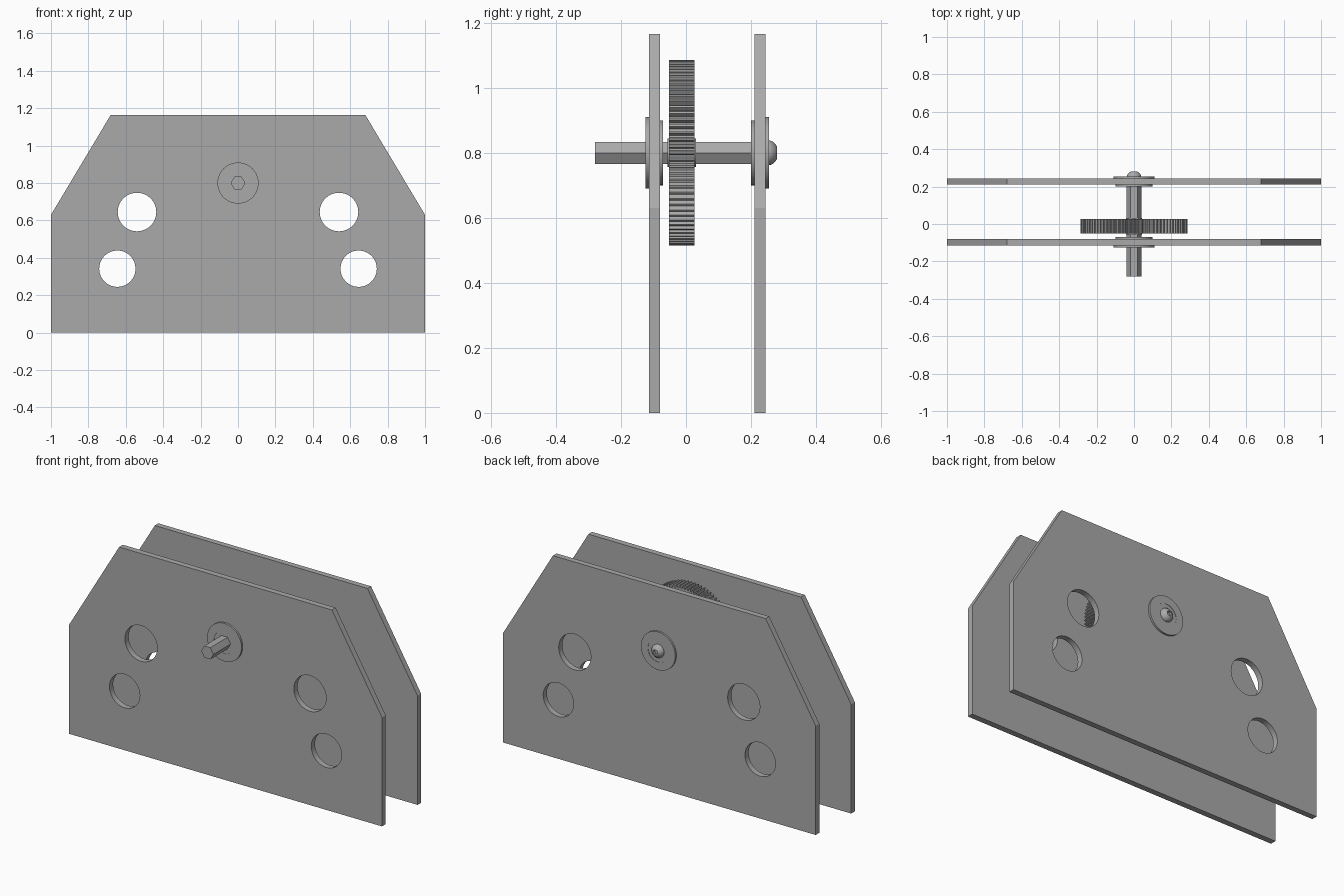
import bpy
import bmesh
from math import sin, cos, pi, radians

cube = bpy.data.objects.get("Cube")
if cube:
    bpy.data.objects.remove(cube, do_unlink=True)

metal = bpy.data.materials.new("grey metal")
metal.use_nodes = True
grey = (0.4, 0.4, 0.4, 1)
metal.diffuse_color = grey
metal.node_tree.nodes["Principled BSDF"].inputs["Base Color"].default_value = grey

AXLE_Z = 0.80


def circle(x, z, r, sides=64):
    return [(x + r * cos(2 * pi * i / sides), z + r * sin(2 * pi * i / sides))
            for i in range(sides)]


def slab(name, loops, y0, y1):
    """Extrude an xz outline (with holes) from y0 to y1."""
    curve = bpy.data.curves.new(name, "CURVE")
    curve.dimensions = "2D"
    curve.fill_mode = "BOTH"
    curve.extrude = (y1 - y0) / 2
    for loop in loops:
        spline = curve.splines.new("POLY")
        spline.points.add(len(loop) - 1)
        for point, (x, z) in zip(spline.points, loop):
            point.co = (x, z, 0, 1)
        spline.use_cyclic_u = True
    ob = bpy.data.objects.new(name, curve)
    bpy.context.collection.objects.link(ob)
    ob.location.y = (y0 + y1) / 2
    ob.rotation_euler.x = radians(90)
    bpy.ops.object.select_all(action="DESELECT")
    ob.select_set(True)
    bpy.context.view_layer.objects.active = ob
    bpy.ops.object.convert(target="MESH")
    ob = bpy.context.object
    ob.name = name
    bm = bmesh.new()
    bm.from_mesh(ob.data)
    bmesh.ops.remove_doubles(bm, verts=bm.verts, dist=1e-5)
    bmesh.ops.recalc_face_normals(bm, faces=bm.faces)
    for face in bm.faces:
        face.smooth = False
    bm.to_mesh(ob.data)
    bm.free()
    ob.data.materials.clear()
    ob.data.materials.append(metal)
    return ob


def lathe(name, profile, sides=48, hex_from=99):
    """Turn (radius, y) rings about the axle; later rings may be hexagonal."""
    bm = bmesh.new()
    rings = []
    for k, (r, y) in enumerate(profile):
        ring = []
        for i in range(sides):
            a = 2 * pi * i / sides
            rr = r
            if k >= hex_from:
                rr = r * cos(pi / 6) / cos(a % (pi / 3) - pi / 6)
            ring.append(bm.verts.new((rr * cos(a), y, rr * sin(a))))
        rings.append(ring)
    for low, high in zip(rings, rings[1:]):
        for i in range(sides):
            j = (i + 1) % sides
            bm.faces.new((low[i], low[j], high[j], high[i]))
    bm.faces.new(rings[0])
    bm.faces.new(rings[-1])
    bmesh.ops.recalc_face_normals(bm, faces=bm.faces)
    mesh = bpy.data.meshes.new(name)
    bm.to_mesh(mesh)
    bm.free()
    mesh.materials.append(metal)
    ob = bpy.data.objects.new(name, mesh)
    bpy.context.collection.objects.link(ob)
    ob.location.z = AXLE_Z
    bpy.ops.object.select_all(action="DESELECT")
    ob.select_set(True)
    bpy.context.view_layer.objects.active = ob
    bpy.ops.object.shade_smooth_by_angle(angle=radians(30))
    return ob


# Side plates with four lightening holes and a bearing bore
outline = [(-1, 0), (1, 0), (1, 0.63), (0.68, 1.165), (-0.68, 1.165), (-1, 0.63)]
holes = [circle(0, AXLE_Z, 0.1)]
for side in (-1, 1):
    holes.append(circle(side * 0.54, 0.645, 0.103))
    holes.append(circle(side * 0.645, 0.342, 0.097))
slab("front_plate", [outline] + holes, -0.114, -0.08)
slab("back_plate", [outline] + holes, 0.211, 0.244)

# Flanged bearings, flange outwards, with a slightly sunk inner race
for name, y, out in (("front_bearing", -0.114, -1), ("back_bearing", 0.244, 1)):
    rings = [(0.1, -0.044), (0.1, 0), (0.11, 0), (0.11, 0.011),
             (0.065, 0.011), (0.065, 0.009)]
    lathe(name, [(r, y + out * d) for r, d in rings])

# Spur gear and its hub
TEETH = 84
teeth = []
for t in range(TEETH):
    for r, step in ((0.27, -0.36), (0.285, -0.14), (0.285, 0.14), (0.27, 0.36)):
        a = 2 * pi * (t + step) / TEETH
        teeth.append((r * cos(a), AXLE_Z + r * sin(a)))
slab("gear", [teeth], -0.052, 0.026)
lathe("gear_hub", [(0.044, -0.057), (0.044, 0.031)])

# Hexagonal axle and the domed socket screw at its back end
lathe("hex_axle", [(0.039, -0.28), (0.039, 0.254)], sides=6)
dome = [(0.038, 0.25), (0.038, 0.258), (0.034, 0.267), (0.027, 0.275),
        (0.019, 0.28), (0.015, 0.28), (0.015, 0.266)]
lathe("screw_head", dome, hex_from=5)
